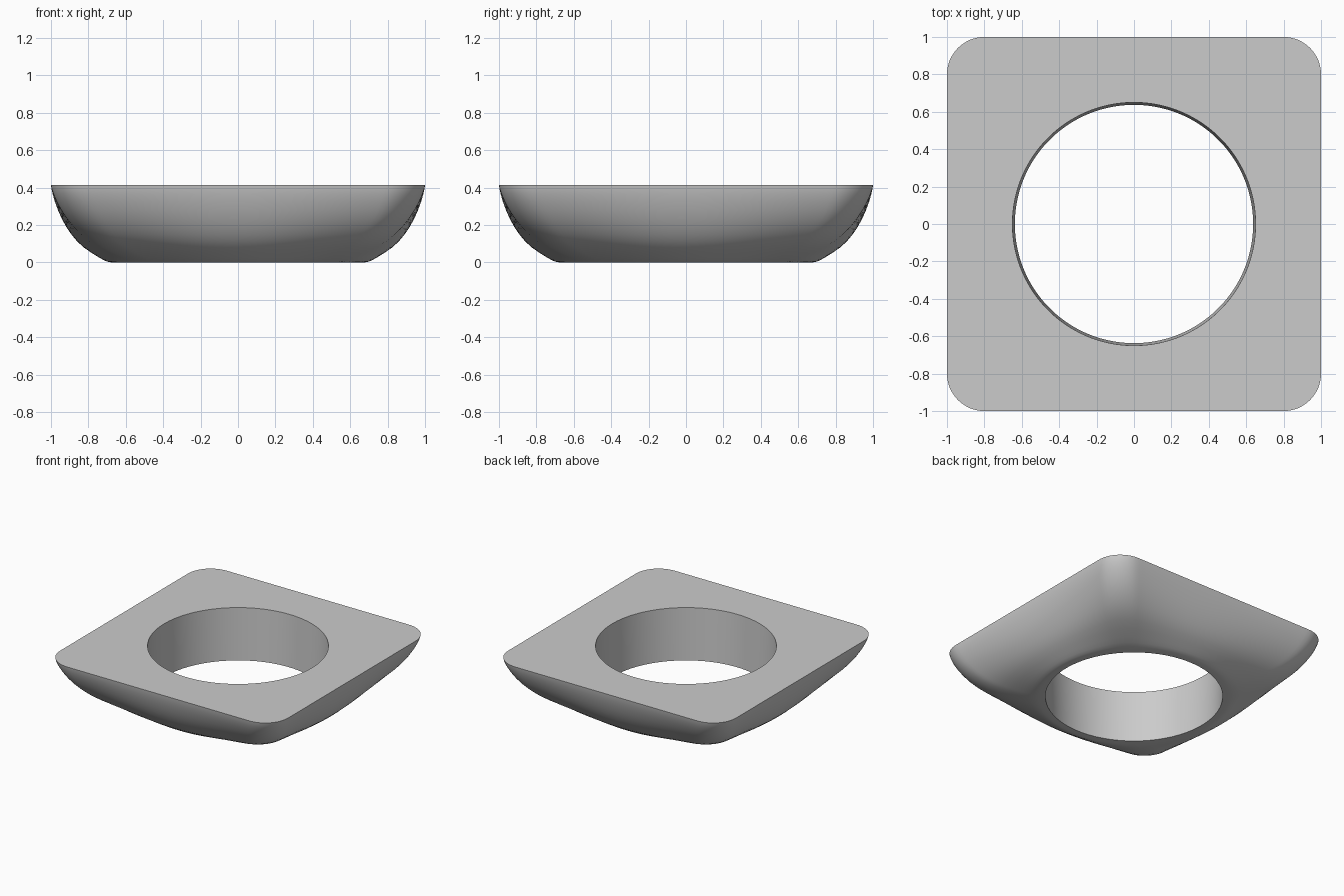
import bpy
import bmesh
import math

cube = bpy.data.objects.get("Cube")
if cube:
    bpy.data.objects.remove(cube, do_unlink=True)

SEGMENTS = 320
HEIGHT = 0.413
CORNER = 0.2        # corner radius of the square outline
BASE = 0.68         # radius of the round foot


def square_radius(a):
    """Distance from the centre to the rounded square at angle a."""
    off = (a % (math.pi / 2)) - math.pi / 4
    if abs(off) > math.pi / 4 - math.atan(1 - CORNER):
        return 1 / max(abs(math.cos(a)), abs(math.sin(a)))
    c = (1 - CORNER) * math.sqrt(2)
    return c * math.cos(off) + math.sqrt(CORNER ** 2 - (c * math.sin(off)) ** 2)


def ring(bm, radius, z):
    verts = []
    for i in range(SEGMENTS):
        a = 2 * math.pi * i / SEGMENTS
        r = radius(a)
        verts.append(bm.verts.new((r * math.cos(a), r * math.sin(a), z)))
    return verts


def flare(x):
    """Outline between the round foot and the square rim, x wide at the side."""
    s = (x - BASE) / (1 - BASE)
    return lambda a: BASE + (square_radius(a) - BASE) * s


# Outer wall: half width and height, from foot to rim
profile = [(0.68, 0), (0.7, 0.004), (0.72, 0.013), (0.745, 0.027), (0.785, 0.052),
           (0.825, 0.08), (0.86, 0.112), (0.89, 0.148), (0.917, 0.188),
           (0.942, 0.233), (0.962, 0.278), (0.979, 0.324), (0.991, 0.365),
           (0.998, 0.398), (1, HEIGHT)]

bm = bmesh.new()
rings = [ring(bm, flare(x), z) for x, z in profile]
# Slightly tapered round hole
rings.append(ring(bm, lambda a: 0.65, HEIGHT))
rings.append(ring(bm, lambda a: 0.637, 0))

for k, lower in enumerate(rings):
    upper = rings[(k + 1) % len(rings)]
    for i in range(SEGMENTS):
        j = (i + 1) % SEGMENTS
        bm.faces.new((lower[i], lower[j], upper[j], upper[i]))
bmesh.ops.recalc_face_normals(bm, faces=bm.faces)

mesh = bpy.data.meshes.new("holder_body")
bm.to_mesh(mesh)
bm.free()
body = bpy.data.objects.new("holder_body", mesh)
bpy.context.collection.objects.link(body)

# Single plain grey
grey = bpy.data.materials.new("light_grey")
grey.use_nodes = True
color = (0.6, 0.6, 0.6, 1)
grey.diffuse_color = color
grey.node_tree.nodes["Principled BSDF"].inputs["Base Color"].default_value = color
mesh.materials.append(grey)

# Smooth walls, crisp rims
bpy.ops.object.select_all(action='DESELECT')
body.select_set(True)
bpy.context.view_layer.objects.active = body
bpy.ops.object.shade_smooth_by_angle(angle=math.radians(35))
